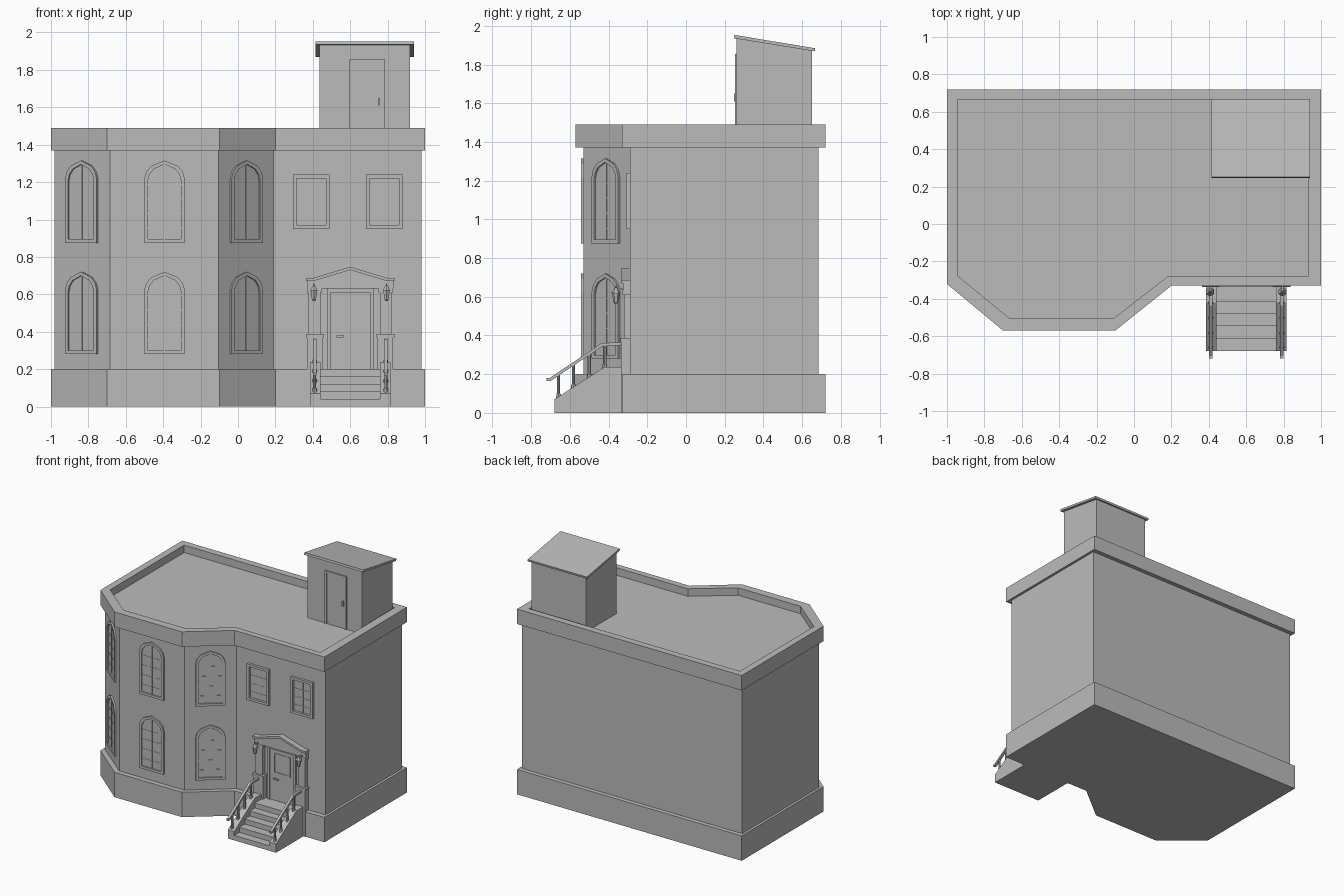
import bpy
import bmesh
from mathutils import Matrix, Vector

cube = bpy.data.objects.get("Cube")
if cube:
    bpy.data.objects.remove(cube, do_unlink=True)

stone = bpy.data.materials.new("grey_stone")
stone.use_nodes = True
GREY = (0.5, 0.5, 0.5, 1)
stone.diffuse_color = GREY
stone.node_tree.nodes["Principled BSDF"].inputs["Base Color"].default_value = GREY


def finish(name, bm, matrix=None):
    if matrix:
        bm.transform(matrix)
    bmesh.ops.recalc_face_normals(bm, faces=bm.faces)
    mesh = bpy.data.meshes.new(name)
    bm.to_mesh(mesh)
    bm.free()
    mesh.materials.append(stone)
    obj = bpy.data.objects.new(name, mesh)
    bpy.context.collection.objects.link(obj)
    return obj


def prism(name, pts, d0, d1, matrix=None):
    """Extrude a flat outline along local z."""
    bm = bmesh.new()
    low = [bm.verts.new((a, b, d0)) for a, b in pts]
    high = [bm.verts.new((a, b, d1)) for a, b in pts]
    bm.faces.new(low)
    bm.faces.new(high)
    for i in range(len(pts)):
        j = (i + 1) % len(pts)
        bm.faces.new((low[i], low[j], high[j], high[i]))
    return finish(name, bm, matrix)


def ring(name, outer, inner, d0, d1, matrix=None):
    """Extrude the band between two matching outlines."""
    bm = bmesh.new()
    loops = [[bm.verts.new((a, b, d)) for a, b in pts]
             for pts, d in ((outer, d0), (outer, d1), (inner, d1), (inner, d0))]
    for k in range(4):
        p, q = loops[k], loops[(k + 1) % 4]
        for i in range(len(outer)):
            j = (i + 1) % len(outer)
            bm.faces.new((p[i], p[j], q[j], q[i]))
    return finish(name, bm, matrix)


def rect(a0, a1, b0, b1):
    return [(a0, b0), (a1, b0), (a1, b1), (a0, b1)]


def box(name, x0, x1, y0, y1, z0, z1):
    return prism(name, rect(x0, x1, y0, y1), z0, z1)


def cone(name, x, y, z0, z1, r0, r1, sides):
    bm = bmesh.new()
    bmesh.ops.create_cone(bm, cap_ends=True, segments=sides, radius1=r0, radius2=r1, depth=z1 - z0)
    return finish(name, bm, Matrix.Translation((x, y, (z0 + z1) / 2)))


def wall(x, y, z, ux=1, uy=0):
    """Local frame on a wall: across, up, outward."""
    u = Vector((ux, uy, 0)).normalized()
    up = Vector((0, 0, 1))
    m = Matrix((u, up, u.cross(up))).transposed().to_4x4()
    return Matrix.Translation((x, y, z)) @ m


# Side profile frame: local x is depth, local y is height, local z is width
SIDE = Matrix(((0, 0, 1, 0), (1, 0, 0, 0), (0, 1, 0, 0), (0, 0, 0, 1)))

# Building shell
plan = [(-1, .72), (-1, -.32), (-.7, -.57), (-.1, -.57), (.2, -.33), (1, -.33), (1, .72)]
body = [(-.98, .685), (-.98, -.29), (-.685, -.53), (-.105, -.53), (.19, -.29), (.98, -.29), (.98, .685)]
inner = [(-.945, .665), (-.945, -.275), (-.665, -.505), (-.11, -.505), (.18, -.28), (.93, -.28), (.93, .665)]
prism("base_plinth", plan, 0, .2)
prism("main_walls", body, .2, 1.37)
prism("roof_deck", plan, 1.37, 1.43)
ring("parapet", plan, inner, 1.43, 1.49)


# Windows: raised frame, pane and thin glazing bars
def window(name, half, outline, matrix, height, depth, bars):
    border = .02
    inset = [(a * (1 - border / half), border + b * (1 - 2 * border / height)) for a, b in outline]
    ring(name + "_frame", outline, inset, -.005, depth, matrix)
    prism(name + "_pane", inset, -.005, .002, matrix)
    prism(name + "_mullion", rect(-.004, .004, border, height - border), 0, .005, matrix)
    w = half - border
    for i in range(1, bars + 1):
        z = i * height * .8 / (bars + .5)
        prism(name + "_glazing_bar", rect(-w, w, z - .003, z + .003), 0, .004, matrix)


arch = [(-.108, 0), (.108, 0), (.108, .345), (.098, .38), (.07, .412), (0, .44),
        (-.07, .412), (-.098, .38), (-.108, .345)]
for z in (.28, .875):
    window("bay_front_window", .108, arch, wall(-.393, -.53, z), .44, .012, 4)
    window("bay_right_window", .108, arch, wall(-.833, -.41, z, .295, -.24), .44, .012, 4)
    window("bay_left_window", .108, arch, wall(.042, -.41, z, .295, .24), .44, .012, 4)
for x in (.392, .782):
    window("square_window", .098, rect(-.098, .098, 0, .29), wall(x, -.29, .95), .29, .02, 3)

# Front door and surround
CX = .6
front = wall(CX, -.29, 0)
ring("door_frame", rect(-.125, .125, .2, .63), rect(-.106, .106, .2, .61), 0, .015, front)
prism("front_door", rect(-.106, .106, .2, .61), 0, .006, front)
ring("door_panel_trim", rect(-.075, .075, .42, .58), rect(-.065, .065, .43, .57), .005, .01, front)
box("door_handle", .527, .567, -.308, -.29, .37, .38)
prism("pediment", [(-.232, .63), (.232, .63), (.232, .685), (.2, .685), (0, .745),
                   (-.2, .685), (-.232, .685)], 0, .035, front)
prism("pediment_cornice", [(-.237, .67), (-.2, .67), (0, .73), (.2, .67), (.237, .67), (.237, .687),
                           (.2, .687), (0, .747), (-.2, .687), (-.237, .687)], 0, .045, front)


def side_box(name, s, near, far, y0, z0, z1):
    a, b = sorted((CX + s * near, CX + s * far))
    return box(name, a, b, y0, -.285, z0, z1)


slope = [(-.68, 0), (-.33, 0), (-.33, .238), (-.42, .238), (-.68, .07)]
rail = [(-.72, .165), (-.7, .165), (-.43, .345), (-.33, .35), (-.33, .365), (-.435, .361), (-.705, .18), (-.72, .18)]
for s, side in ((-1, "right"), (1, "left")):
    # Pilasters
    side_box(side + "_pedestal", s, .145, .23, -.335, 0, .37)
    side_box(side + "_pedestal_cap", s, .14, .237, -.338, .37, .387)
    side_box(side + "_pilaster", s, .158, .222, -.32, .387, .61)
    side_box(side + "_capital", s, .15, .23, -.328, .61, .63)
    # Lantern on its bracket
    x, y = CX + s * .194, -.362
    side_box(side + "_lantern_bracket", s, .188, .2, y, .635, .645)
    cone(side + "_lantern_foot", x, y, .565, .575, .008, .014, 6)
    cone(side + "_lantern_glass", x, y, .575, .62, .013, .02, 6)
    cone(side + "_lantern_cap", x, y, .62, .645, .025, .008, 6)
    cone(side + "_lantern_finial", x, y, .645, .658, .006, .003, 6)
    # Stair side wall and railing
    a, b = sorted((CX + s * .158, CX + s * .215))
    prism(side + "_stair_wall", slope, a, b, SIDE)
    x = CX + s * .19
    prism(side + "_handrail", rail, x - .01, x + .01, SIDE)
    for y in (-.658, -.582, -.5, -.42):
        foot = .238 + min(0, y + .42) * .646
        cone(side + "_rail_post", x, y, foot - .005, foot + .115, .008, .008, 8)
        cone(side + "_post_foot", x, y, foot - .01, foot + .015, .014, .01, 8)

# Steps
for i, y in enumerate((-.68, -.615, -.545, -.48, -.417)):
    box("step", .44, .76, y, -.32, 0, .04 * (i + 1))

# Roof access hut with lean-to roof and door
prism("roof_hut", [(.262, 1.42), (.65, 1.42), (.65, 1.873), (.262, 1.937)], .435, .92, SIDE)
prism("roof_hut_cover", [(.247, 1.936), (.665, 1.868), (.668, 1.884), (.25, 1.953)], .415, .942, SIDE)
hut = wall(.69, .262, 0)
ring("hut_door_frame", rect(-.095, .095, 1.43, 1.855), rect(-.08, .08, 1.43, 1.84), 0, .01, hut)
prism("hut_door", rect(-.08, .08, 1.43, 1.84), 0, .003, hut)
box("hut_door_handle", .75, .76, .247, .262, 1.61, 1.65)
